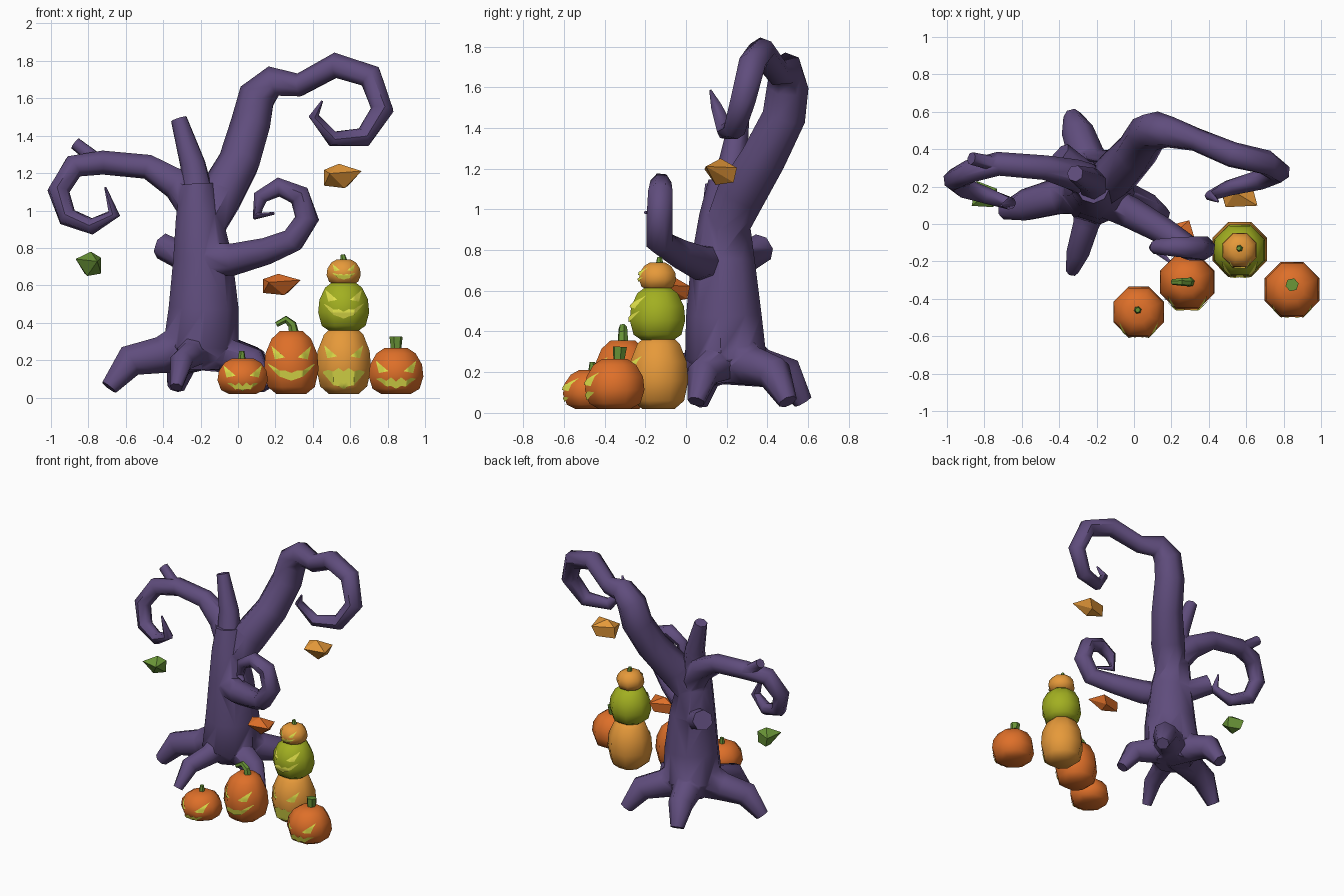
import bpy, bmesh, math
from mathutils import Vector
from mathutils.bvhtree import BVHTree

if "Cube" in bpy.data.objects:
    bpy.data.objects.remove(bpy.data.objects["Cube"])


def mat(name, *rgb):
    m = bpy.data.materials.new(name)
    m.diffuse_color = (*rgb, 1)
    m.use_nodes = True
    m.node_tree.nodes["Principled BSDF"].inputs["Base Color"].default_value = m.diffuse_color
    return m


PURPLE = mat("purple bark", .116, .074, .205)
ORANGE = mat("deep orange", .73, .16, .022)
AMBER = mat("light orange", .79, .32, .042)
LIME = mat("lime green", .36, .43, .015)
STEM = mat("stem green", .141, .295, .038)
GLOW = mat("glow yellow", .76, .76, .07)


def soften(ob, degrees):
    for p in ob.data.polygons:
        p.use_smooth = True
    ob.data.set_sharp_from_angle(angle=math.radians(degrees))


def finish(bm, name, material):
    bmesh.ops.recalc_face_normals(bm, faces=bm.faces)
    me = bpy.data.meshes.new(name)
    bm.to_mesh(me)
    bm.free()
    me.materials.append(material)
    ob = bpy.data.objects.new(name, me)
    bpy.context.collection.objects.link(ob)
    return ob


def bridge(bm, rings):
    """Skin a stack of vertex loops and cap both ends."""
    n = len(rings[0])
    for r, s in zip(rings, rings[1:]):
        for j in range(n):
            k = (j + 1) % n
            bm.faces.new((r[j], r[k], s[k], s[j]))
    bm.faces.new(rings[0][::-1])
    bm.faces.new(rings[-1])


def tube(name, pts, material, sides=7):
    """Closed tapered tube through (x, y, z, radius) points."""
    P = [Vector(p[:3]) for p in pts]
    bm = bmesh.new()
    rings, n = [], None
    for i, p in enumerate(P):
        a = (p - P[i - 1]).normalized() if i else Vector()
        b = (P[i + 1] - p).normalized() if i < len(P) - 1 else Vector()
        t = (a + b).normalized()
        if n is None:
            n = Vector((.3, .95, .1)) if abs(t.y) < .8 else Vector((.95, .2, .2))
        n = (n - t * n.dot(t)).normalized()
        w = t.cross(n)
        rings.append([bm.verts.new(p + pts[i][3] * (math.cos(k) * n + math.sin(k) * w))
                      for k in (math.tau * j / sides for j in range(sides))])
    bridge(bm, rings)
    return finish(bm, name, material)


def curl(cx, cz, y0, y1, r0, r1, a0, a1, thick, thin, count=7):
    """Spiral branch end in the xz plane, drifting in y and thinning out."""
    out = []
    for i in range(count):
        t = i / (count - 1)
        a, r = math.radians(a0 + (a1 - a0) * t), r0 + (r1 - r0) * t
        out.append((cx + r * math.cos(a), y0 + (y1 - y0) * t, cz + r * math.sin(a),
                    thin + (thick - thin) * (1 - t * t)))
    return out


# ---- Tree: trunk with limbs welded on
tree = tube("tree", [(-.2, .2, .15, .13), (-.2, .2, .27, .205), (-.185, .19, .48, .19),
                     (-.19, .185, .75, .16), (-.21, .19, .97, .125), (-.22, .2, 1.14, .09)], PURPLE, 9)


def weld(name, pts):
    limb = tube(name, pts, PURPLE)
    mod = tree.modifiers.new("union", 'BOOLEAN')
    mod.operation, mod.solver, mod.object = 'UNION', 'EXACT', limb
    bpy.context.view_layer.objects.active = tree
    bpy.ops.object.modifier_apply(modifier=mod.name)
    bpy.data.objects.remove(limb)


def root(name, tip_x, tip_y, size=1):
    """Knee-shaped root from the trunk foot down to its tip."""
    pts = []
    for t, z, r in ((.1, .28, .15), (.45, .225, .1), (.78, .195, .088), (1, .055, .048)):
        pts.append((-.2 + (tip_x + .2) * t, .2 + (tip_y - .2) * t, z, r * size))
    weld(name, pts)


weld("high_branch", [(-.17, .2, .92, .11), (-.09, .27, 1.08, .125), (.01, .38, 1.26, .115), (.07, .48, 1.46, .11),
                     (.105, .5, 1.61, .105), (.19, .49, 1.69, .085), (.33, .45, 1.67, .064)]
     + curl(.57, 1.555, .37, .15, .225, .172, 102, -163, .07, .028, 6) + [(.45, .12, 1.585, .006)])
weld("left_branch", [(-.2, .21, .98, .1), (-.32, .26, 1.14, .088), (-.48, .3, 1.235, .068)]
     + curl(-.787, 1.08, .32, .11, .188, .158, 71, 322, .066, .034, 6) + [(-.71, .1, 1.125, .006)])
weld("front_branch", [(-.16, .12, .74, .09), (-.02, .06, .74, .088), (.16, -.04, .785, .074)]
     + curl(.215, .99, -.13, -.12, .17, .115, -62, 190, .068, .026, 6) + [(.19, -.2, .985, .008)])
weld("left_twig", [(-.74, .32, 1.26, .04), (-.87, .35, 1.36, .035)])
weld("top_stub", [(-.21, .2, 1.06, .09), (-.24, .235, 1.25, .07), (-.315, .27, 1.49, .045)])
weld("back_stub", [(-.22, .22, .72, .08), (-.4, .37, .81, .073)])
root("left_root", -.69, .07)
root("front_root", -.33, -.25, .72)
root("right_root", .155, .05, .9)
root("back_right_root", .15, .5)
root("back_root", -.33, .575)
soften(tree, 55)


# ---- Pumpkins
def eye(x, z, s):
    """Slanted triangular eye, mirrored to both sides."""
    shape = [(x - s, z - s * .7), (x + s * .5, z - s), (x + s, z + s)]
    return [shape, [(-u, v) for u, v in shape]]


def mouth(width, z, thick, smile, teeth):
    """Crescent mouth in strips, with a zigzag of teeth on both lips."""
    n, lips = 8, []
    for i in range(n + 1):
        u = 2 * i / n - 1
        mid = z + smile * u * u
        h = thick * (1.1 - u * u)
        zig = teeth * (1 if i % 2 else -1) * (1 - u * u)
        lips.append(((u * width, mid + h + zig), (u * width, mid - h + zig * .6)))
    return [[a[0], a[1], b[1], b[0]] for a, b in zip(lips, lips[1:])]


def pumpkin(name, x, y, radius, z0, z1, material, features):
    """Eight-sided pumpkin with thin glowing plates laid on its front."""
    bm = bmesh.new()
    rings = []
    for r, t in ((.55, 0), (.86, .11), (1, .38), (.95, .64), (.72, .88), (.42, 1)):
        rings.append([bm.verts.new((x + radius * r * 1.04 * math.cos(a), y + radius * r * 1.04 * math.sin(a),
                                    z0 + (z1 - z0) * t))
                      for a in (math.pi * (j + .5) / 4 for j in range(8))])
    bridge(bm, rings)
    bm.normal_update()
    skin = BVHTree.FromBMesh(bm)
    soften(finish(bm, name, material), 50)
    bm = bmesh.new()
    for poly in features:
        bm.faces.new([bm.verts.new((x + u, 0, z)) for u, z in poly])
    bmesh.ops.triangulate(bm, faces=bm.faces)
    bmesh.ops.subdivide_edges(bm, edges=bm.edges, cuts=5, use_grid_fill=True)
    bmesh.ops.triangulate(bm, faces=bm.faces)
    for v in list(bm.verts):
        hit = skin.ray_cast(Vector((v.co.x, y - 1, v.co.z)), Vector((0, 1, 0)))
        if hit[0] is None:
            bm.verts.remove(v)
        else:
            v.co = hit[0] + Vector((0, -.007, 0))
    plate = finish(bm, name + "_face", GLOW)
    # outward-facing glow
    if sum(p.normal.y * p.area for p in plate.data.polygons) > 0:
        plate.data.flip_normals()
    soften(plate, 60)


pumpkin("small_pumpkin", .025, -.47, .14, .02, .21, ORANGE, eye(.07, .14, .033) + mouth(.08, .055, .014, .02, .01))
pumpkin("tall_pumpkin", .285, -.31, .152, .02, .355, ORANGE, eye(.07, .24, .036) + mouth(.125, .115, .02, .065, .005))
pumpkin("stack_bottom_pumpkin", .565, -.135, .152, .02, .38, AMBER,
        eye(.07, .245, .035) + mouth(.11, .1, .045, .035, .01))
pumpkin("stack_middle_pumpkin", .565, -.14, .142, .355, .62, LIME,
        eye(.066, .545, .032) + mouth(.105, .445, .018, .055, .006))
pumpkin("stack_top_pumpkin", .565, -.14, .095, .605, .738, AMBER,
        eye(.04, .695, .02) + mouth(.06, .645, .012, .02, .003))
pumpkin("right_pumpkin", .845, -.35, .152, .02, .265, ORANGE, eye(.075, .165, .034) + mouth(.105, .075, .02, .025, .012))

# ---- Stems
tube("small_stem", [(.02, -.46, .2, .022), (.02, -.46, .25, .014)], STEM, 6)
tube("curved_stem", [(.3, -.31, .34, .028), (.29, -.31, .39, .024), (.255, -.31, .418, .021), (.205, -.31, .39, .015)],
     STEM, 6)
tube("stack_stem", [(.565, -.13, .73, .02), (.56, -.13, .765, .012)], STEM, 6)
tube("right_stem", [(.845, -.33, .255, .028), (.845, -.325, .325, .036)], STEM, 6)


# ---- Faceted chunks floating under the curled branch tips
def chunk(name, centre, half, material):
    bm = bmesh.new()
    for p in ((-1, .4, .5), (-1, .3, -.8), (-.2, 0, 1), (.1, -.3, -1), (1, -.9, .4), (.6, 1, .3), (.3, .8, -.8),
              (-.7, -1, .2)):
        bm.verts.new([c + h * k for c, h, k in zip(centre, half, p)])
    bmesh.ops.convex_hull(bm, input=bm.verts)
    finish(bm, name, material)


chunk("high_chunk", (.56, .17, 1.185), (.1, .08, .065), AMBER)
chunk("left_chunk", (-.8, .16, .715), (-.068, .07, .065), STEM)
chunk("low_chunk", (.235, -.05, .605), (.1, .07, .057), ORANGE)
